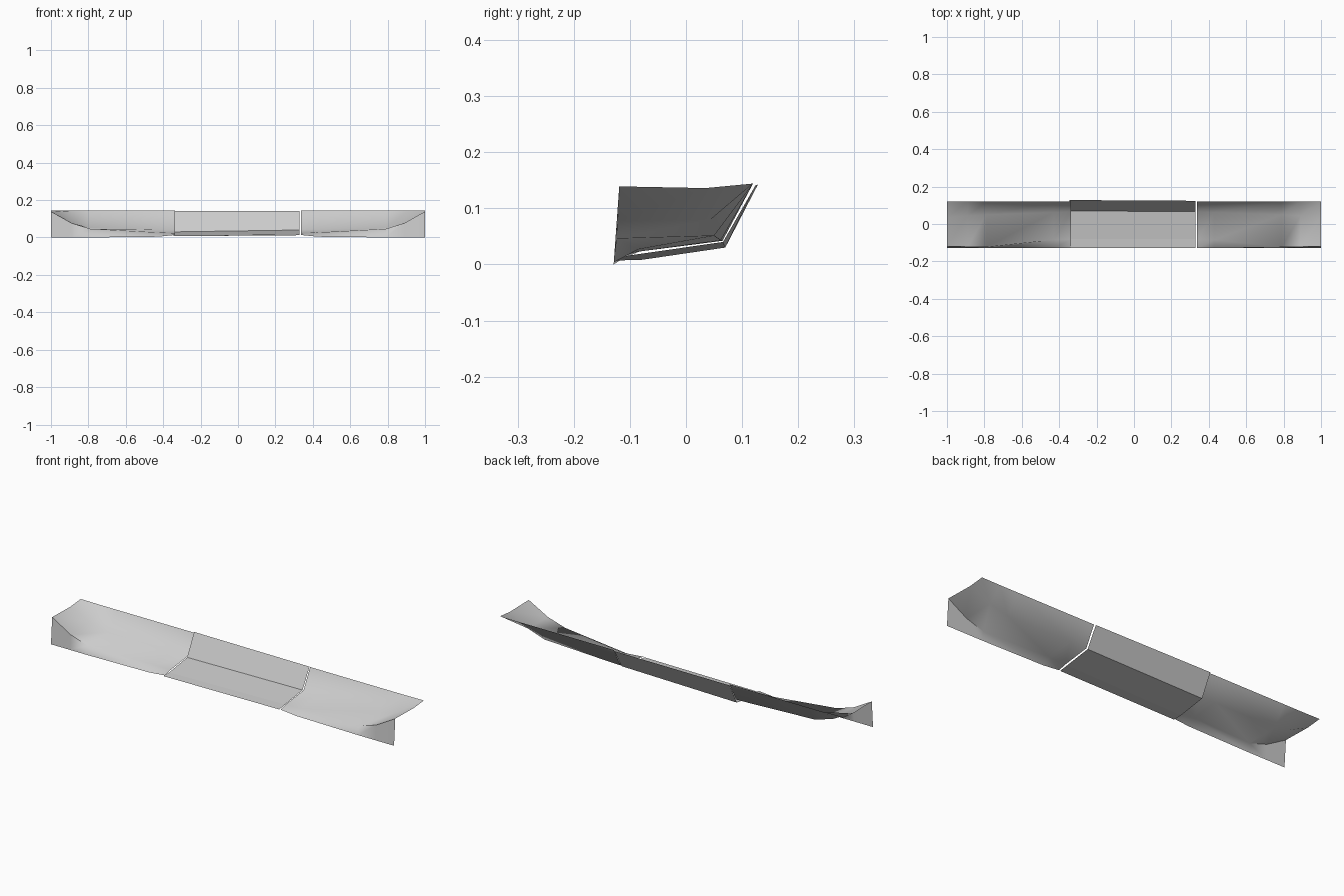
import bpy
import math

if "Cube" in bpy.data.objects:
    bpy.data.objects.remove(bpy.data.objects["Cube"])


def loft(name, stations, smooth=None):
    """Skin a sheet across (x, [(y, z), ...]) cross-sections."""
    n = len(stations[0][1])
    verts = [(x, y, z) for x, prof in stations for y, z in prof]
    faces = [(i * n + j, (i + 1) * n + j, (i + 1) * n + j + 1, i * n + j + 1)
             for i in range(len(stations) - 1) for j in range(n - 1)]
    mesh = bpy.data.meshes.new(name)
    mesh.from_pydata(verts, [], faces)
    obj = bpy.data.objects.new(name, mesh)
    bpy.context.collection.objects.link(obj)
    if smooth:
        bpy.ops.object.select_all(action='DESELECT')
        obj.select_set(True)
        bpy.context.view_layer.objects.active = obj
        bpy.ops.object.shade_smooth_by_angle(angle=math.radians(smooth))
    return obj


# Centre panel: floor and sloping back, slightly tilted along its length
loft("centre_panel", [
    (-0.345, [(-0.128, 0.007), (-0.08, 0.008), (0.07, 0.03), (0.128, 0.142)]),
    (0.33, [(-0.128, 0.012), (-0.08, 0.019), (0.066, 0.04), (0.124, 0.141)]),
])

# End panels: front flap, floor and back wall, with the floor curling up at the tip
end_sections = [
    (0.337, [(-0.128, 0.013), (-0.083, 0.023), (0.065, 0.042), (0.119, 0.143)]),
    (0.43, [(-0.128, 0.004), (-0.085, 0.027), (0.062, 0.043), (0.119, 0.143)]),
    (0.79, [(-0.129, 0.0), (-0.123, 0.046), (0.05, 0.051), (0.119, 0.143)]),
    (0.89, [(-0.129, 0.0), (-0.122, 0.077), (0.044, 0.08), (0.119, 0.143)]),
    (1.0, [(-0.129, 0.0), (-0.119, 0.139), (0.035, 0.136), (0.119, 0.144)]),
]
for side, label in ((1, "right"), (-1, "left")):
    stations = [(side * x, prof) for x, prof in end_sections]
    if side < 0:
        stations.reverse()
    loft(label + "_end_panel", stations, smooth=58)
